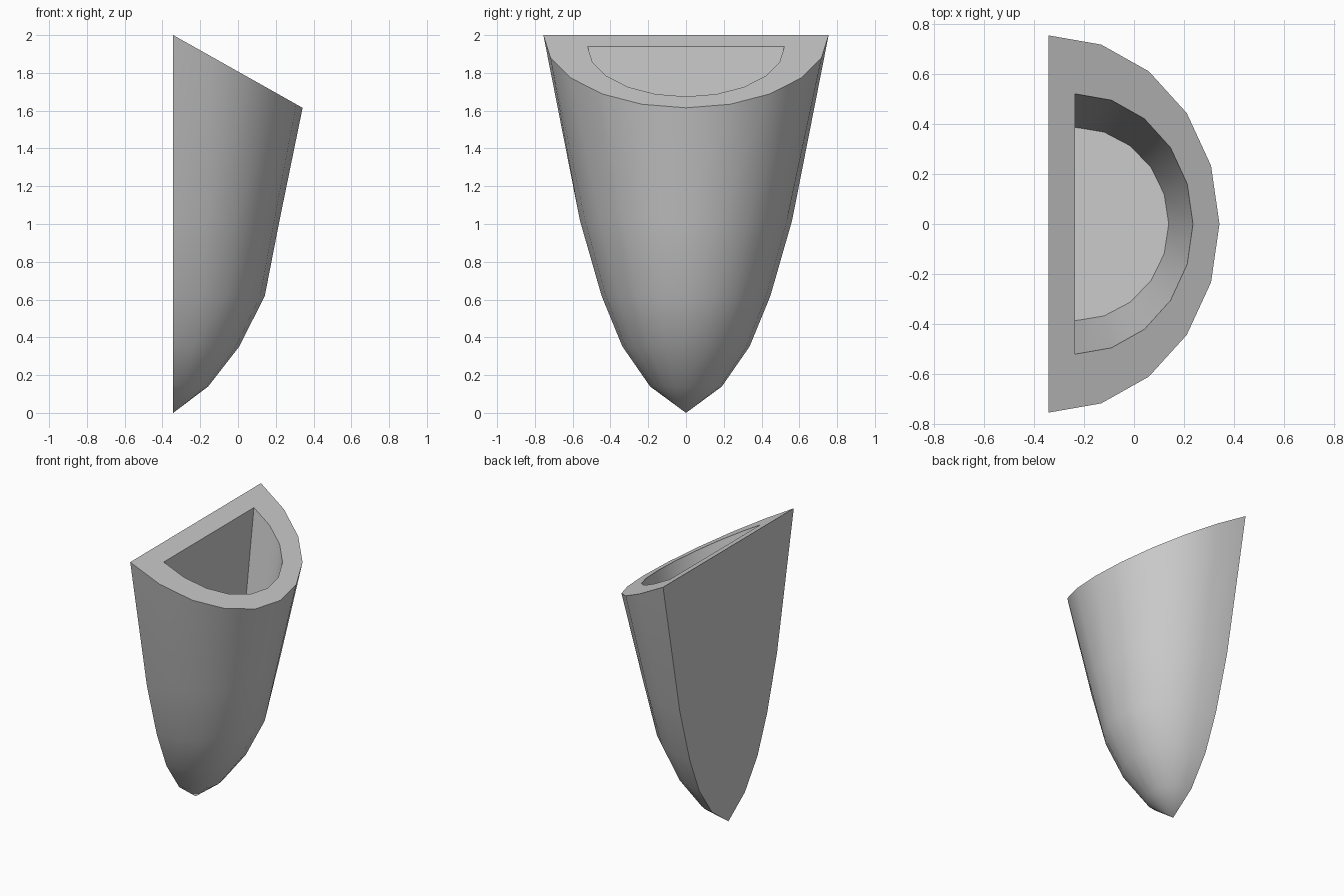
import bpy, bmesh, math

if "Cube" in bpy.data.objects:
    bpy.data.objects.remove(bpy.data.objects["Cube"])

STEPS = 10          # sides around the half round
BACK = -0.343       # x of the flat back
INNER_BACK = -0.236 # x of the pocket's flat wall

# rings from bottom to top: (x radius, y radius, height)
OUTER = [(0.185, 0.19, 0.14), (0.35, 0.337, 0.352),
         (0.485, 0.447, 0.62), (0.563, 0.562, 1.02)]


def slant(x):
    """Height of the sloping top at x."""
    return 2.0 - 0.562 * (x - BACK)


bm = bmesh.new()


def half_ring(x0, rx, ry, z=None):
    verts = []
    for i in range(STEPS + 1):
        a = math.pi * i / STEPS - math.pi / 2
        x, y = x0 + rx * math.cos(a), ry * math.sin(a)
        verts.append(bm.verts.new((x, y, slant(x) if z is None else z)))
    return verts


def bridge(a, b, closed):
    n = len(a)
    for i in range(n if closed else n - 1):
        j = (i + 1) % n
        bm.faces.new((a[i], a[j], b[j], b[i]))


# curved outer shell with a pointed tip
tip = bm.verts.new((BACK, 0, 0))
rings = [half_ring(BACK, *r) for r in OUTER]
rings.append(half_ring(BACK, 0.685, 0.755))
for i in range(STEPS):
    bm.faces.new((tip, rings[0][i + 1], rings[0][i]))
for lower, upper in zip(rings, rings[1:]):
    bridge(lower, upper, False)

# flat back
bm.faces.new([tip] + [r[0] for r in rings] + [r[-1] for r in reversed(rings)])

# sloping rim, pocket walls and pocket floor
mouth = half_ring(INNER_BACK, 0.472, 0.521)
floor = half_ring(INNER_BACK, 0.375, 0.387, 1.02)
bridge(rings[-1], mouth, True)
bridge(mouth, floor, True)
bm.faces.new(floor)

bmesh.ops.recalc_face_normals(bm, faces=bm.faces)
mesh = bpy.data.meshes.new("wall_holder")
bm.to_mesh(mesh)
bm.free()
holder = bpy.data.objects.new("wall_holder", mesh)
bpy.context.collection.objects.link(holder)

# smooth sides, sharp rims
bpy.context.view_layer.objects.active = holder
holder.select_set(True)
bpy.ops.object.shade_smooth_by_angle(angle=math.radians(30))
